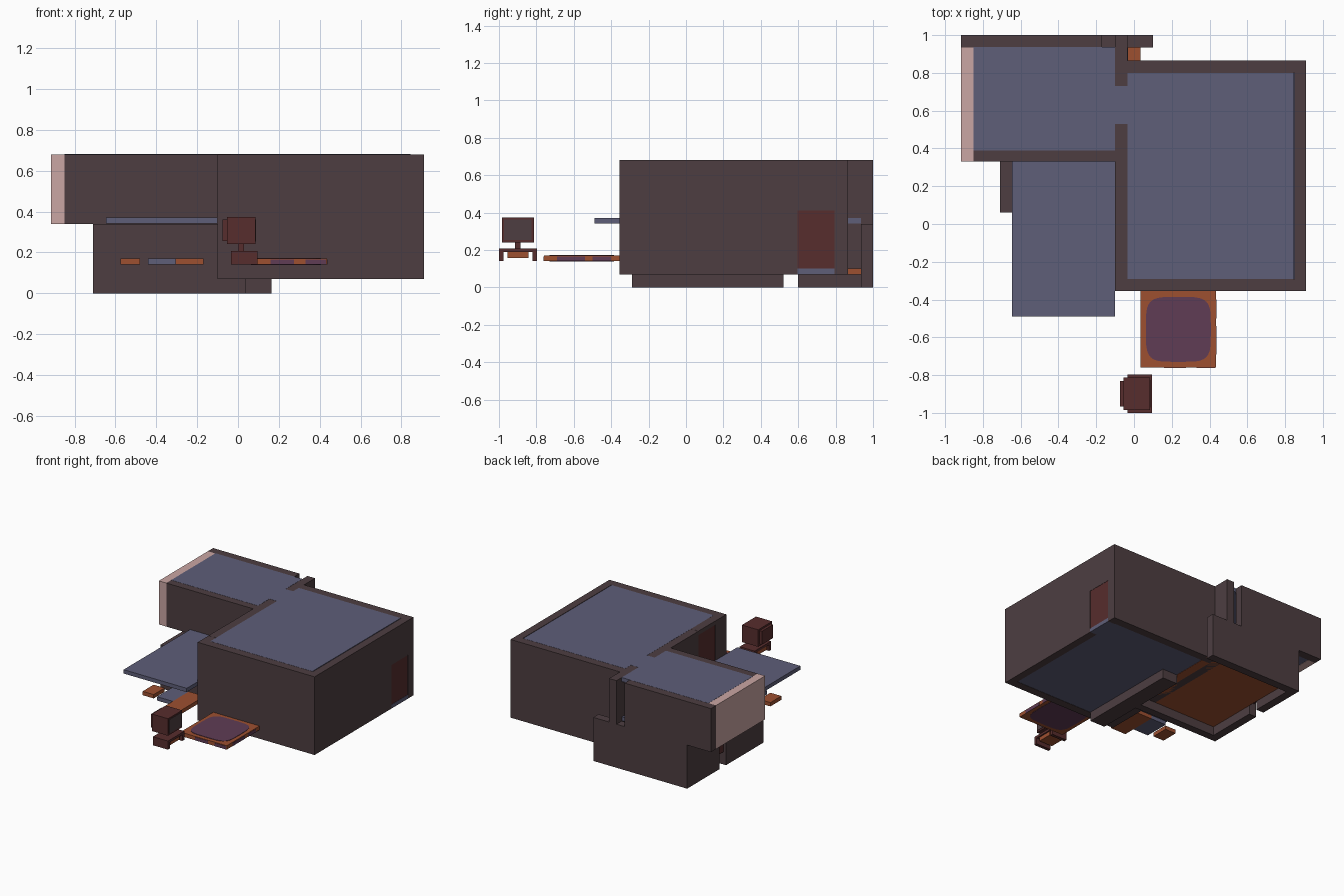
import bpy, math

if "Cube" in bpy.data.objects:
    bpy.data.objects.remove(bpy.data.objects["Cube"])


def mat(name, r, g, b):
    m = bpy.data.materials.new(name)
    m.diffuse_color = (r, g, b, 1)
    m.use_nodes = True
    m.node_tree.nodes["Principled BSDF"].inputs["Base Color"].default_value = m.diffuse_color
    return m


WALL = mat("brown_wall", .075, .048, .053)
BLUE = mat("slate_blue", .112, .112, .19)
ORANGE = mat("burnt_orange", .34, .08, .03)
RED = mat("dark_red", .095, .026, .026)
PURPLE = mat("plum", .115, .045, .09)
PINK = mat("pale_pink", .59, .38, .37)

CUBE = [(0, 1, 3, 2), (4, 6, 7, 5), (0, 4, 5, 1), (2, 3, 7, 6), (0, 2, 6, 4), (1, 5, 7, 3)]


def mesh(name, v, f, m):
    me = bpy.data.meshes.new(name)
    me.from_pydata(v, [], f)
    me.materials.append(m)
    ob = bpy.data.objects.new(name, me)
    bpy.context.collection.objects.link(ob)
    return ob


def box(name, m, x0, x1, y0, y1, z0, z1):
    return mesh(name, [(x, y, z) for x in (x0, x1) for y in (y0, y1) for z in (z0, z1)], CUBE, m)


def wall_y(name, x0, x1, y0, y1, z0, z1, gap):
    """Wall running along y with one opening (ya, yb, za, zb)."""
    ya, yb, za, zb = gap
    box(name + "_a", WALL, x0, x1, y0, ya, z0, z1)
    box(name + "_b", WALL, x0, x1, yb, y1, z0, z1)
    if za > z0:
        box(name + "_sill", WALL, x0, x1, ya, yb, z0, za)
    if zb < z1:
        box(name + "_lintel", WALL, x0, x1, ya, yb, zb, z1)


# main room walls
box("main_front_wall", WALL, -.10, .91, -.355, -.29, .07, .68)
box("main_back_wall", WALL, -.035, .91, .80, .865, .07, .68)
wall_y("main_right_wall", .85, .91, -.29, .80, .07, .68, (.595, .795, .07, .41))
wall_y("middle_wall_front", -.10, -.035, -.29, .30, .07, .68, (-.22, -.01, .34, .68))
wall_y("middle_wall_back", -.10, -.035, .30, 1.0, .07, .68, (.53, .73, .34, .68))

# doors
box("right_door", RED, .86, .908, .595, .795, .10, .41)
box("balcony_door", RED, -.097, -.04, -.22, -.01, .37, .675)
box("upper_door", RED, -.097, -.04, .53, .73, .37, .675)
box("lower_door", RED, -.69, -.66, .52, .60, .10, .34)

# upper room
box("upper_back_wall", WALL, -.915, -.17, .935, 1.0, .34, .68)
box("upper_front_wall", WALL, -.85, -.10, .33, .39, .34, .68)
box("upper_window_wall", PINK, -.915, -.85, .33, .935, .34, .68)

# lower room
box("lower_back_wall", WALL, -.71, .10, .935, 1.0, 0, .34)
box("lower_front_wall", WALL, -.71, .035, .06, .12, 0, .34)
wall_y("lower_left_wall", -.71, -.645, .12, .935, 0, .34, (.52, .60, 0, .34))
box("lower_right_wall", WALL, .035, .165, -.29, .52, 0, .10)

# floors
box("main_floor", BLUE, .035, .85, -.29, .80, .072, .10)
box("main_floor_edge", BLUE, -.035, .035, -.29, .12, .072, .10)
box("right_door_sill", BLUE, .85, .91, .595, .795, .07, .10)
box("lower_floor", ORANGE, -.645, .035, .12, .935, .07, .10)
box("balcony_slab", BLUE, -.645, -.10, -.49, .39, .342, .372)
box("upper_floor", BLUE, -.85, -.033, .39, .935, .342, .372)

# roofs, including strips over the door openings
box("main_roof", BLUE, -.035, .845, -.29, .80, .65, .681)
box("upper_roof", BLUE, -.85, -.10, .39, .937, .65, .681)
for i, (a, b) in enumerate(((.53, .73), (-.22, -.01))):
    box("opening_roof_%d" % i, BLUE if i == 0 else WALL, -.10, -.035, a, b, .65, .681)

# low furniture under the balcony
box("small_stool", ORANGE, -.575, -.48, -.355, -.22, .14, .17)
box("table_blue_half", BLUE, -.44, -.305, -.37, -.17, .14, .17)
box("table_orange_half", ORANGE, -.305, -.17, -.46, -.17, .14, .17)

# square platform with a rounded plum inlay on both faces
box("platform", ORANGE, .035, .435, -.76, -.355, .14, .17)
N = 32


def rounded(t, r, p=.45):
    c, s = math.cos(t), math.sin(t)
    return (.235 + math.copysign(abs(c) ** p, c) * r, -.558 + math.copysign(abs(s) ** p, s) * r)


ring = [rounded(2 * math.pi * i / N, .172) for i in range(N)]
for nm, z0, z1 in (("top", .17, .173), ("bottom", .138, .14)):
    mesh("inlay_" + nm, [(x, y, z0) for x, y in ring] + [(x, y, z1) for x, y in ring],
         [tuple(range(N))[::-1], tuple(range(N, 2 * N))] +
         [(i, (i + 1) % N, N + (i + 1) % N, N + i) for i in range(N)], PURPLE)
for i, (a, b) in enumerate(((.16, .275), (.33, .43))):
    box("front_trim_%d" % i, PURPLE, a, b, -.762, -.76, .14, .165)
for i, (a, b) in enumerate(((-.69, -.54), (-.50, -.40))):
    box("side_trim_%d" % i, PURPLE, .435, .437, a, b, .14, .165)

# screen on a small stand
box("stand_top", RED, -.035, .095, -1.0, -.797, .188, .207)
for i, (a, b) in enumerate(((-1.0, -.975), (-.822, -.797))):
    box("stand_side_%d" % i, RED, -.035, .095, a, b, .14, .188)
box("stand_drawer", ORANGE, -.03, .085, -.955, -.842, .157, .188)
box("screen_neck", RED, 0, .03, -.914, -.884, .207, .242)
box("screen_case", RED, -.055, .085, -.985, -.812, .24, .373)
box("screen_back", RED, -.075, -.055, -.965, -.83, .255, .36)
box("screen_glass", WALL, .085, .088, -.972, -.825, .253, .362)
